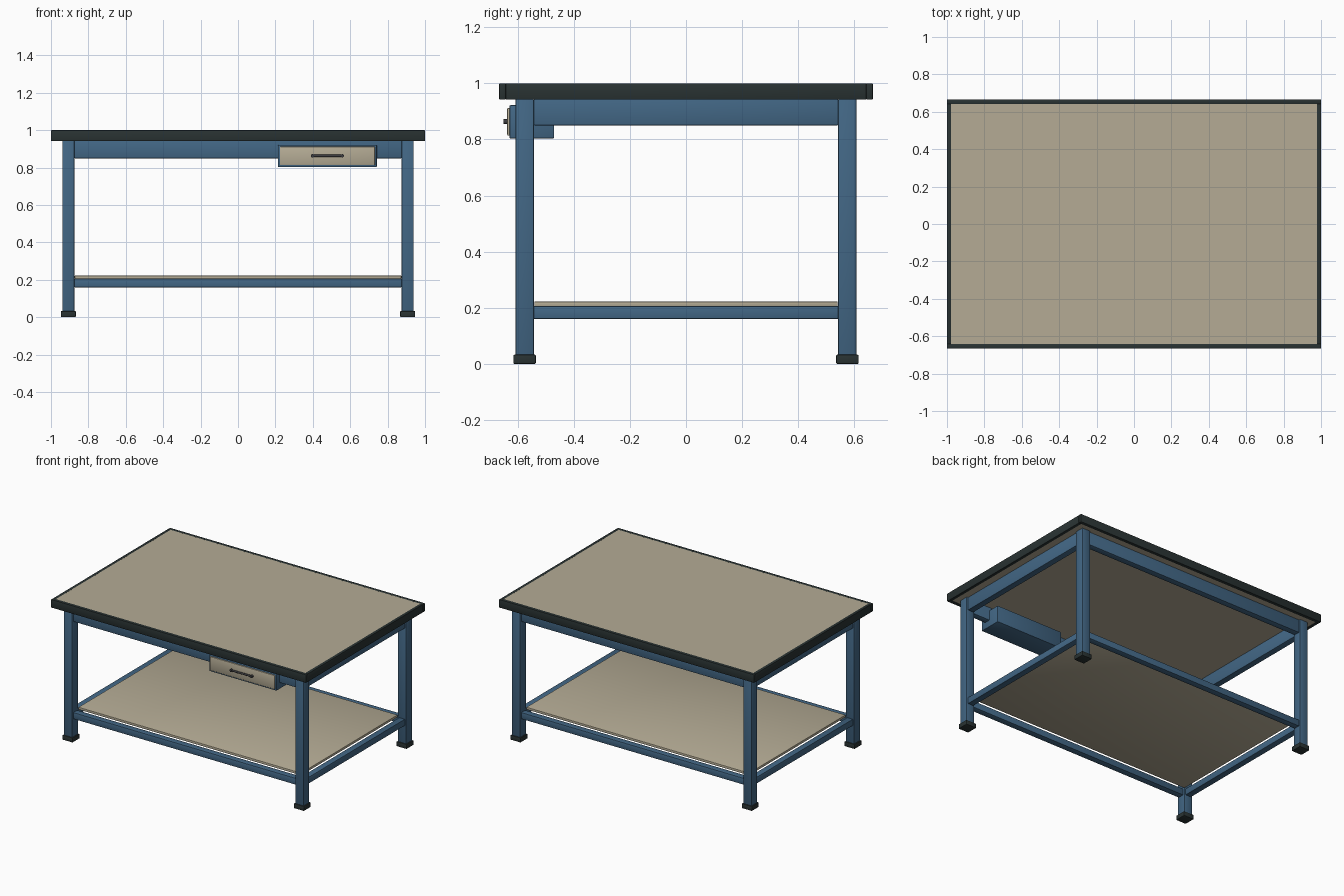
import bpy, bmesh
from mathutils import Matrix

if "Cube" in bpy.data.objects:
    bpy.data.objects.remove(bpy.data.objects["Cube"])


def material(name, r, g, b):
    m = bpy.data.materials.new(name)
    m.diffuse_color = (r, g, b, 1)
    m.use_nodes = True
    m.node_tree.nodes["Principled BSDF"].inputs["Base Color"].default_value = m.diffuse_color
    return m


BLUE = material("blue painted steel", 0.055, 0.135, 0.235)
TAN = material("tan laminate", 0.46, 0.41, 0.30)
DARK = material("dark rubber", 0.022, 0.032, 0.032)
METAL = material("dark handle metal", 0.045, 0.045, 0.05)


def box(name, mat, x, y, z, bevel=0.003):
    """Bevelled box from (min, max) ranges."""
    bm = bmesh.new()
    bmesh.ops.create_cube(bm, size=1)
    for v in bm.verts:
        for i, (a, b) in enumerate((x, y, z)):
            v.co[i] = b if v.co[i] > 0 else a
    if bevel:
        bmesh.ops.bevel(bm, geom=bm.edges[:], offset=bevel, segments=2,
                        profile=0.5, affect='EDGES')
    return finish(name, mat, bm)


def rod(name, mat, centre, radius, length, axis):
    """Cylinder along the x or y axis."""
    bm = bmesh.new()
    turn = Matrix.Rotation(1.5707963, 4, 'Y' if axis == 'X' else 'X')
    bmesh.ops.create_cone(bm, cap_ends=True, segments=16, radius1=radius,
                          radius2=radius, depth=length,
                          matrix=Matrix.Translation(centre) @ turn)
    return finish(name, mat, bm)


def finish(name, mat, bm):
    me = bpy.data.meshes.new(name)
    bm.to_mesh(me)
    bm.free()
    me.materials.append(mat)
    ob = bpy.data.objects.new(name, me)
    bpy.context.collection.objects.link(ob)
    return ob


def span(c, w):
    return (c - w / 2, c + w / 2)


LX, LY, LEG = 0.907, 0.575, 0.065      # leg centres and width
IX, IY = LX - LEG / 2, LY - LEG / 2    # inner leg faces

# worktop and its dark edging
box("worktop", TAN, (-0.982, 0.982), (-0.645, 0.645), (0.945, 0.999), 0)
for s, side in ((-1, "front"), (1, "back")):
    box(side + "_edging", DARK, (-1, 1), span(s * 0.654, 0.024), (0.942, 1.0))
for s, side in ((-1, "left"), (1, "right")):
    box(side + "_edging", DARK, span(s * 0.989, 0.022), (-0.642, 0.642), (0.942, 1.0))

# legs and feet
for sx, side in ((-1, "left"), (1, "right")):
    for sy, end in ((-1, "front"), (1, "back")):
        box(f"{end}_{side}_leg", BLUE, span(sx * LX, LEG), span(sy * LY, LEG),
            (0.03, 0.945), 0.004)
        box(f"{end}_{side}_foot", DARK, span(sx * LX, 0.08), span(sy * LY, 0.08),
            (0, 0.033), 0.004)

# upper aprons and lower rails between the legs
for name, z, t in (("apron", (0.85, 0.944), 0.045), ("lower_rail", (0.16, 0.206), 0.045)):
    for s, side in ((-1, "front"), (1, "back")):
        box(f"{side}_{name}", BLUE, (-IX, IX), span(s * LY, t), z)
    for s, side in ((-1, "left"), (1, "right")):
        box(f"{side}_{name}", BLUE, span(s * LX, t), (-IY, IY), z)

# lower shelf
box("lower_shelf", TAN, (-0.873, 0.873), (-0.54, 0.54), (0.205, 0.222), 0.002)

# drawer: body, front panel and bar handle
box("drawer_body", BLUE, (0.214, 0.742), (-0.629, -0.47), (0.803, 0.922), 0.004)
box("drawer_front", TAN, (0.224, 0.732), (-0.637, -0.62), (0.813, 0.912), 0.004)
rod("drawer_handle", METAL, (0.478, -0.644, 0.863), 0.0065, 0.165, 'X')
for x in (0.398, 0.558):
    rod("handle_post", METAL, (x, -0.641, 0.863), 0.009, 0.02, 'Y')

# smooth the round parts and bevels, keeping corners sharp
for ob in bpy.context.collection.objects:
    ob.select_set(True)
    bpy.context.view_layer.objects.active = ob
bpy.ops.object.shade_smooth_by_angle(angle=0.6)
